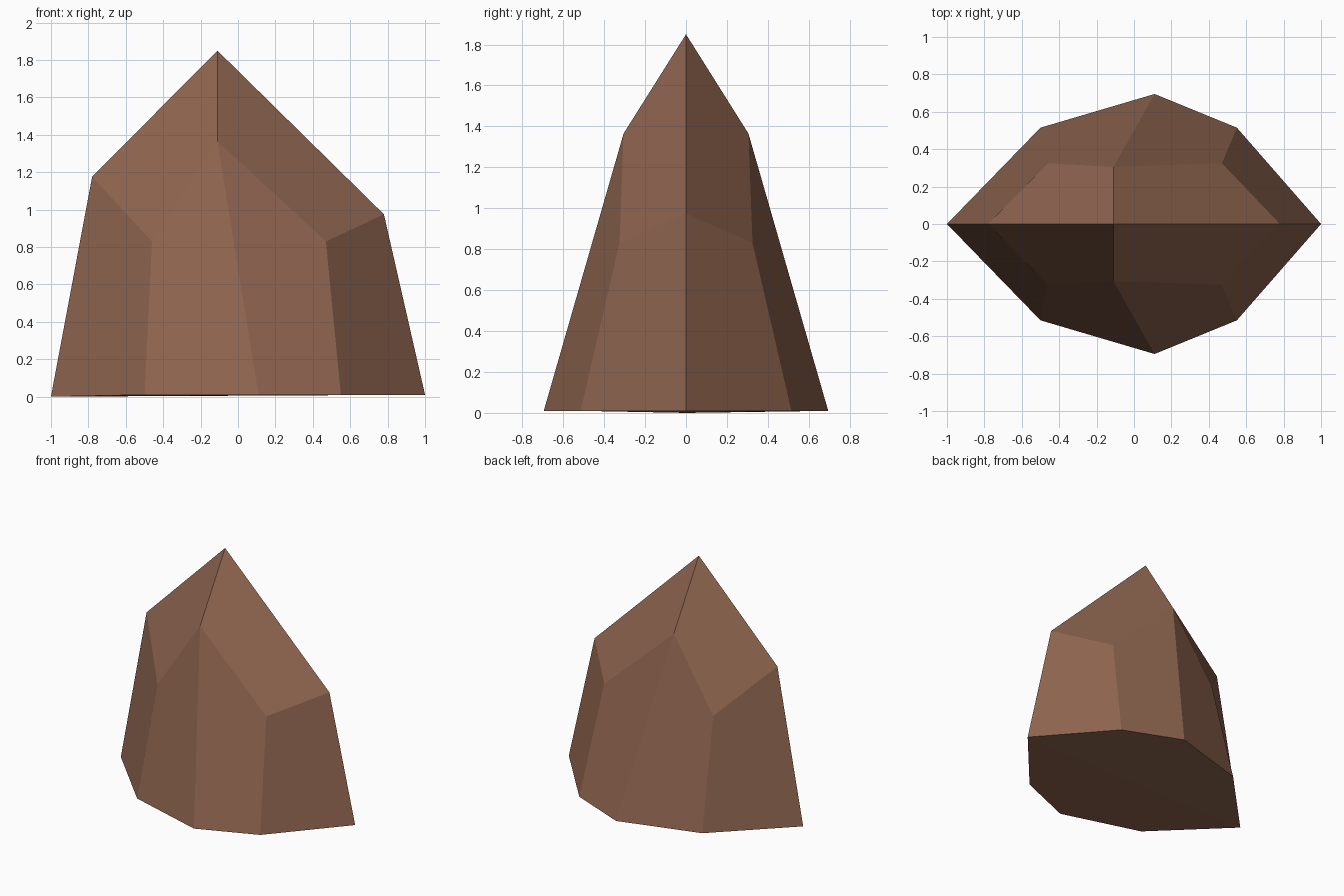
import bpy, bmesh

if "Cube" in bpy.data.objects:
    bpy.data.objects.remove(bpy.data.objects["Cube"])

# Single brown stone material
brown = bpy.data.materials.new("brown_stone")
brown.diffuse_color = (0.27, 0.128, 0.078, 1)
brown.use_nodes = True
brown.node_tree.nodes["Principled BSDF"].inputs["Base Color"].default_value = brown.diffuse_color

# Front half of the faceted rock: base outline, then shoulders and peak
base = [(-1, 0, 0), (-0.50, -0.515, 0.01), (0.11, -0.695, 0.01),
        (0.55, -0.515, 0.01), (1, 0, 0.01)]
top = [(-0.78, 0, 1.175), (-0.46, -0.325, 0.83), (-0.11, -0.305, 1.365),
       (0.47, -0.325, 0.83), (0.78, 0, 0.975)]
peak = (-0.11, 0, 1.85)

bm = bmesh.new()
b = [bm.verts.new(p) for p in base]
t = [bm.verts.new(p) for p in top]
p = bm.verts.new(peak)

# Side facets, two sloping roof facets, underside
for i in range(4):
    bm.faces.new((b[i], b[i + 1], t[i + 1], t[i]))
bm.faces.new((t[0], t[1], t[2], p))
bm.faces.new((t[2], t[3], t[4], p))
bm.faces.new(b[::-1])

# Mirror to the back half and weld the centre line
bmesh.ops.mirror(bm, geom=bm.verts[:] + bm.edges[:] + bm.faces[:],
                 axis='Y', merge_dist=0.0005)
bmesh.ops.remove_doubles(bm, verts=bm.verts[:], dist=0.0005)
bmesh.ops.recalc_face_normals(bm, faces=bm.faces[:])

mesh = bpy.data.meshes.new("rock")
bm.to_mesh(mesh)
bm.free()
mesh.materials.append(brown)
rock = bpy.data.objects.new("rock", mesh)
bpy.context.collection.objects.link(rock)
